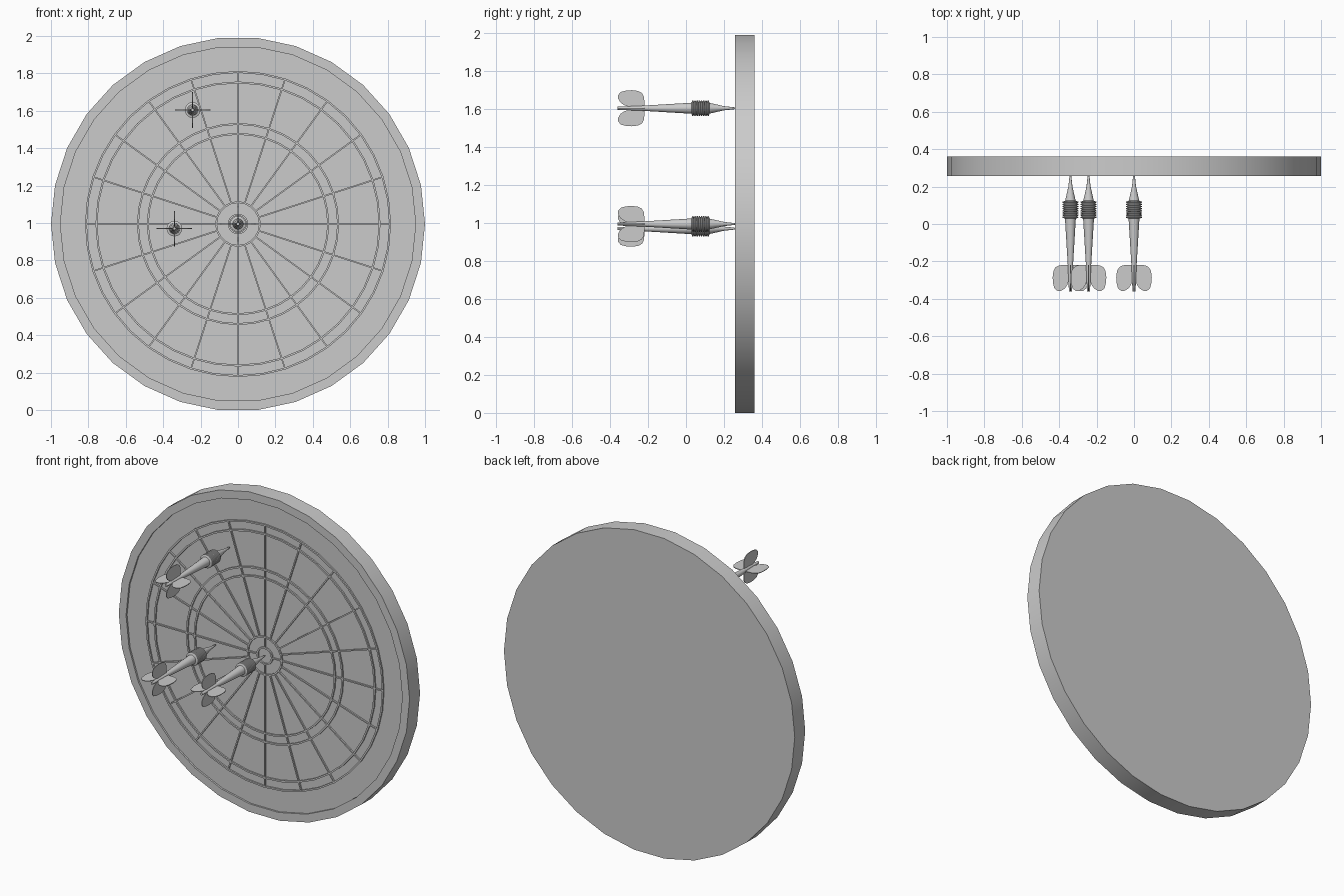
import bpy, bmesh, math
from mathutils import Matrix

if "Cube" in bpy.data.objects:
    bpy.data.objects.remove(bpy.data.objects["Cube"])

CZ = 0.9945            # height of the board centre
FRONT, BACK, FLOOR = 0.257, 0.36, 0.268


def finish(bm, name, smooth=True):
    bmesh.ops.remove_doubles(bm, verts=bm.verts, dist=1e-5)
    bmesh.ops.recalc_face_normals(bm, faces=bm.faces)
    me = bpy.data.meshes.new(name)
    bm.to_mesh(me)
    bm.free()
    ob = bpy.data.objects.new(name, me)
    bpy.context.collection.objects.link(ob)
    if smooth:
        bpy.ops.object.select_all(action='DESELECT')
        ob.select_set(True)
        bpy.context.view_layer.objects.active = ob
        bpy.ops.object.shade_smooth_by_angle(angle=math.radians(30))
    return ob


def lathe(name, profile, sides, x=0, z=CZ, closed=False):
    """Revolve (radius, y) points around an axis parallel to y."""
    bm = bmesh.new()
    rings = []
    for k in range(sides):
        a = 2 * math.pi * k / sides
        rings.append([bm.verts.new((x + r * math.cos(a), y, z + r * math.sin(a)))
                      for r, y in profile])
    n = len(profile)
    for k in range(sides):
        p, q = rings[k], rings[(k + 1) % sides]
        for i in range(n if closed else n - 1):
            j = (i + 1) % n
            bm.faces.new((p[i], p[j], q[j], q[i]))
    return finish(bm, name)


# Board with a shallow recessed face inside the rim
lathe("board", [(0, BACK), (1, BACK), (1, FRONT), (0.95, FRONT),
                (0.95, FLOOR), (0, FLOOR)], 30)

# Ring wires
W0, W1 = 0.259, 0.272
for i, r in enumerate((0.813, 0.757, 0.535, 0.482, 0.117, 0.05)):
    lathe(f"ring_wire_{i + 1}", [(r + 0.005, W0), (r + 0.005, W1),
                                 (r - 0.005, W1), (r - 0.005, W0)],
          40 if r > 0.2 else 20, closed=True)

# Twenty spoke wires; the four on the axes reach the bullseye
bm = bmesh.new()
for k in range(20):
    r0, r1 = (0.05 if k % 5 == 0 else 0.117), 0.813
    m = (Matrix.Translation((0, (W0 + W1) / 2, CZ))
         @ Matrix.Rotation(math.radians(18 * k), 4, 'Y')
         @ Matrix.Translation(((r0 + r1) / 2, 0, 0))
         @ Matrix.Diagonal((r1 - r0, W1 - W0, 0.008, 1)))
    bmesh.ops.create_cube(bm, size=1, matrix=m)
finish(bm, "spoke_wires", False)

# Dart profile: point, nose, ridged barrel, tapered shaft
BODY = [(0, 0.274), (0.005, 0.255), (0.011, 0.20), (0.028, 0.125)]
RIDGES = 8
STEP = 0.092 / RIDGES
for i in range(RIDGES):
    y = 0.122 - i * STEP
    BODY += [(0.034, y), (0.042, y - 0.25 * STEP),
             (0.042, y - 0.7 * STEP), (0.034, y - 0.95 * STEP)]
BODY += [(0.029, 0.029), (0.014, -0.22), (0.008, -0.36), (0, -0.36)]

# Flight outline as (radius, y)
FLIGHT = [(0.0, -0.22), (0.03, -0.219), (0.06, -0.221), (0.08, -0.232),
          (0.091, -0.252), (0.095, -0.285), (0.093, -0.315), (0.086, -0.343),
          (0.07, -0.357), (0.05, -0.357), (0.03, -0.345), (0.016, -0.325),
          (0.008, -0.30), (0.0, -0.29)]


def dart(name, x, z):
    lathe(name + "_body", BODY, 16, x, z)
    bm = bmesh.new()
    for k in range(4):
        place = (Matrix.Translation((x, 0, z))
                 @ Matrix.Rotation(math.radians(90 * k), 4, 'Y'))
        face = bm.faces.new([bm.verts.new((r, y, -0.002)) for r, y in FLIGHT])
        ext = bmesh.ops.extrude_face_region(bm, geom=[face], use_keep_orig=True)
        top = [v for v in ext["geom"] if isinstance(v, bmesh.types.BMVert)]
        bmesh.ops.translate(bm, verts=top, vec=(0, 0, 0.004))
        bmesh.ops.transform(bm, matrix=place, verts=list(face.verts) + top)
    finish(bm, name + "_flights")


# Three darts stuck in the face
dart("dart_centre", 0, CZ)
dart("dart_left", -0.34, 0.97)
dart("dart_upper", -0.243, 1.604)
